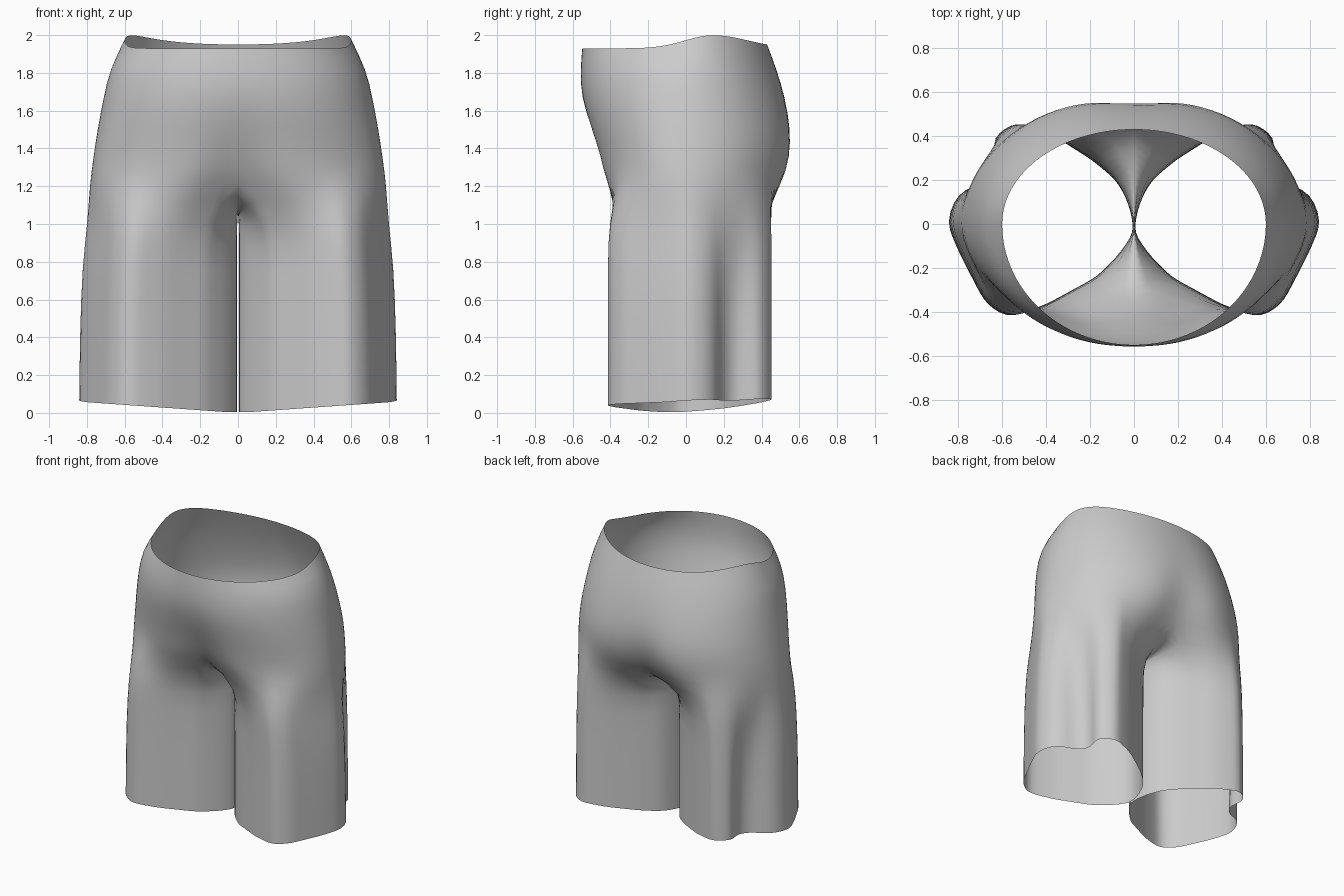
import bpy, bmesh
from math import sin, cos, pi, exp
from mathutils import Vector

if "Cube" in bpy.data.objects:
    bpy.data.objects.remove(bpy.data.objects["Cube"])

OUT, INN = 30, 10          # steps round the outside and along the inner thigh


def gauss(v, mid, width):
    return exp(-((v - mid) / width) ** 2)


# Trunk levels: z, half width, front depth, back depth, front cleft, back cleft
TRUNK = [(2.0, .60, .55, .43, 0, 0),
         (1.82, .68, .56, .48, 0, 0),
         (1.67, .712, .562, .53, .01, .01),
         (1.50, .745, .515, .57, .04, .03),
         (1.36, .765, .475, .575, .10, .07),
         (1.22, .785, .45, .54, .17, .15)]

# Leg outline seen from above: front inside -> outer hip -> back inside
OUTER = [(.17, -.24), (.40, -.365), (.57, -.425), (.67, -.37), (.79, -.14), (.85, 0),
         (.83, .10), (.78, .20), (.73, .29), (.66, .39), (.55, .465), (.38, .41), (.19, .29)]
# Same outline with the pleat pushed in, points 6 to 9
PLEAT = [(.81, .15), (.66, .19), (.61, .27), (.65, .38)]
INNER = [(.19, .29), (.07, .19), (.02, .08), (-.003, -.03), (.06, -.13), (.17, -.24)]

# Leg levels: z, width scale, pleat strength
LEG = [(1.0, .945, .1), (.78, .98, .65), (.42, .995, .9), (0, 1, 1)]


def resample(pts, guide, n):
    """n + 1 evenly spaced points, spaced by the length of the guide line."""
    pts, guide = [[Vector(p) for p in line] for line in (pts, guide)]
    lens = [0]
    for a, b in zip(guide, guide[1:]):
        lens.append(lens[-1] + (b - a).length)
    out = []
    for i in range(n + 1):
        d = lens[-1] * i / n
        k = max(j for j in range(len(pts) - 1) if lens[j] <= d + 1e-9)
        out.append(pts[k].lerp(pts[k + 1], (d - lens[k]) / (lens[k + 1] - lens[k])))
    return out


def trunk_arc(level, side):
    """Half loop from front centre, round the hip, to back centre."""
    z0, a, f, b, cf, cb = level
    pts = []
    for i in range(OUT + 1):
        t = -pi / 2 + pi * i / OUT
        x = a * max(cos(t), 0) ** (1 - .2 * (2 - z0))
        s = sin(t)
        y = (b if s > 0 else f) * s
        y *= 1 - (cb if s > 0 else cf) * exp(-(x / .16) ** 2)
        z = z0
        if z0 == 2.0:                    # waist dips at front and back
            z = 1.93 + .07 * gauss(y, .14, .2 if y < .14 else .26)
        elif z0 < 1.25:
            z += (.04 if s < 0 else -.03) * exp(-(x / .2) ** 2)
        pts.append((side * x if i not in (0, OUT) else 0, y, z))
    return pts


def leg_ring(level, side):
    z0, scale, fold = level
    line = [Vector(p) for p in OUTER]
    for i, p in enumerate(PLEAT, 6):
        line[i] = line[i].lerp(Vector(p), fold)
    ring = resample(line, OUTER, OUT) + resample(INNER, INNER, INN)[1:-1]
    pts = []
    for x, y in ring:
        z = z0
        if z0 == 0:                      # hem rises towards the outside and back
            z = .06 * max(x, 0) / .85 + .06 * max(0, y + .1)
        pts.append((side * x * scale, y, z))
    return pts


def saddle(front, back):
    """Crotch curve from back centre to front centre, ends left out."""
    pts = []
    for i in range(1, INN):
        k = i / INN
        y = back[1] + (front[1] - back[1]) * k
        z = back[2] + (front[2] - back[2]) * k - .15 * sin(pi * k) ** .8
        pts.append((0, y, z))
    return pts


bm = bmesh.new()


def bridge(a, b, closed, flip):
    n = len(a)
    for i in range(n if closed else n - 1):
        j = (i + 1) % n
        q = (a[i], b[i], b[j], a[j])
        bm.faces.new(q[::-1] if flip else q)


for side in (1, -1):
    arcs = [[bm.verts.new(p) for p in trunk_arc(l, side)] for l in TRUNK]
    base = arcs[-1]
    crotch = [bm.verts.new(p) for p in saddle(base[0].co, base[-1].co)]
    rings = [base + crotch] + [[bm.verts.new(p) for p in leg_ring(l, side)] for l in LEG]
    for a, b in zip(arcs, arcs[1:]):
        bridge(a, b, False, side < 0)
    for a, b in zip(rings, rings[1:]):
        bridge(a, b, True, side < 0)

# Weld only the centre seam of the trunk and the crotch curve
seam = [v for v in bm.verts if abs(v.co.x) < 1e-6 and v.co.z > 1.01]
bmesh.ops.remove_doubles(bm, verts=seam, dist=.0005)
bmesh.ops.recalc_face_normals(bm, faces=bm.faces)

# Shorts: one open cloth surface
mesh = bpy.data.meshes.new("shorts")
bm.to_mesh(mesh)
bm.free()
shorts = bpy.data.objects.new("shorts", mesh)
bpy.context.collection.objects.link(shorts)
for p in mesh.polygons:
    p.use_smooth = True
sub = shorts.modifiers.new("smooth cloth", 'SUBSURF')
sub.levels = sub.render_levels = 1
